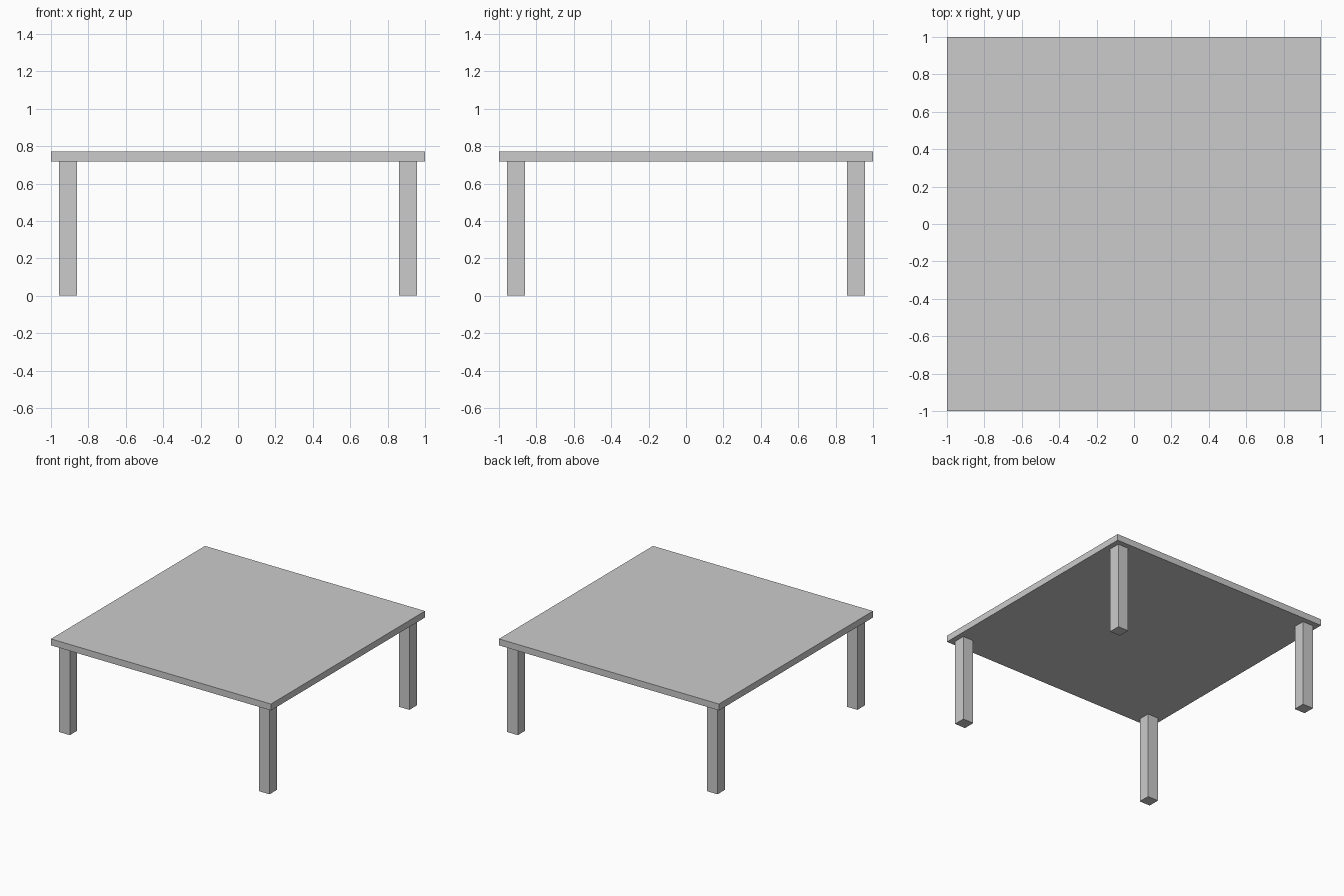
import bpy

if "Cube" in bpy.data.objects:
    bpy.data.objects.remove(bpy.data.objects["Cube"])

TOP_Z = 0.77      # upper surface of the table
UNDER_Z = 0.717   # underside of the tabletop
LEG_W = 0.097
LEG_POS = 0.908


def box(name, x, y, z0, z1, width):
    """Square-plan box between two heights."""
    bpy.ops.mesh.primitive_cube_add(size=1, location=(x, y, (z0 + z1) / 2))
    obj = bpy.context.object
    obj.name = name
    obj.scale = (width, width, z1 - z0)
    bpy.ops.object.transform_apply(location=False, rotation=False, scale=True)
    return obj


# Tabletop slab
box("tabletop", 0, 0, UNDER_Z, TOP_Z, 2.0)

# Four square corner legs
for y_name, sy in (("front", -1), ("back", 1)):
    for x_name, sx in (("left", -1), ("right", 1)):
        box(f"{y_name}_{x_name}_leg", sx * LEG_POS, sy * LEG_POS, 0, UNDER_Z, LEG_W)
